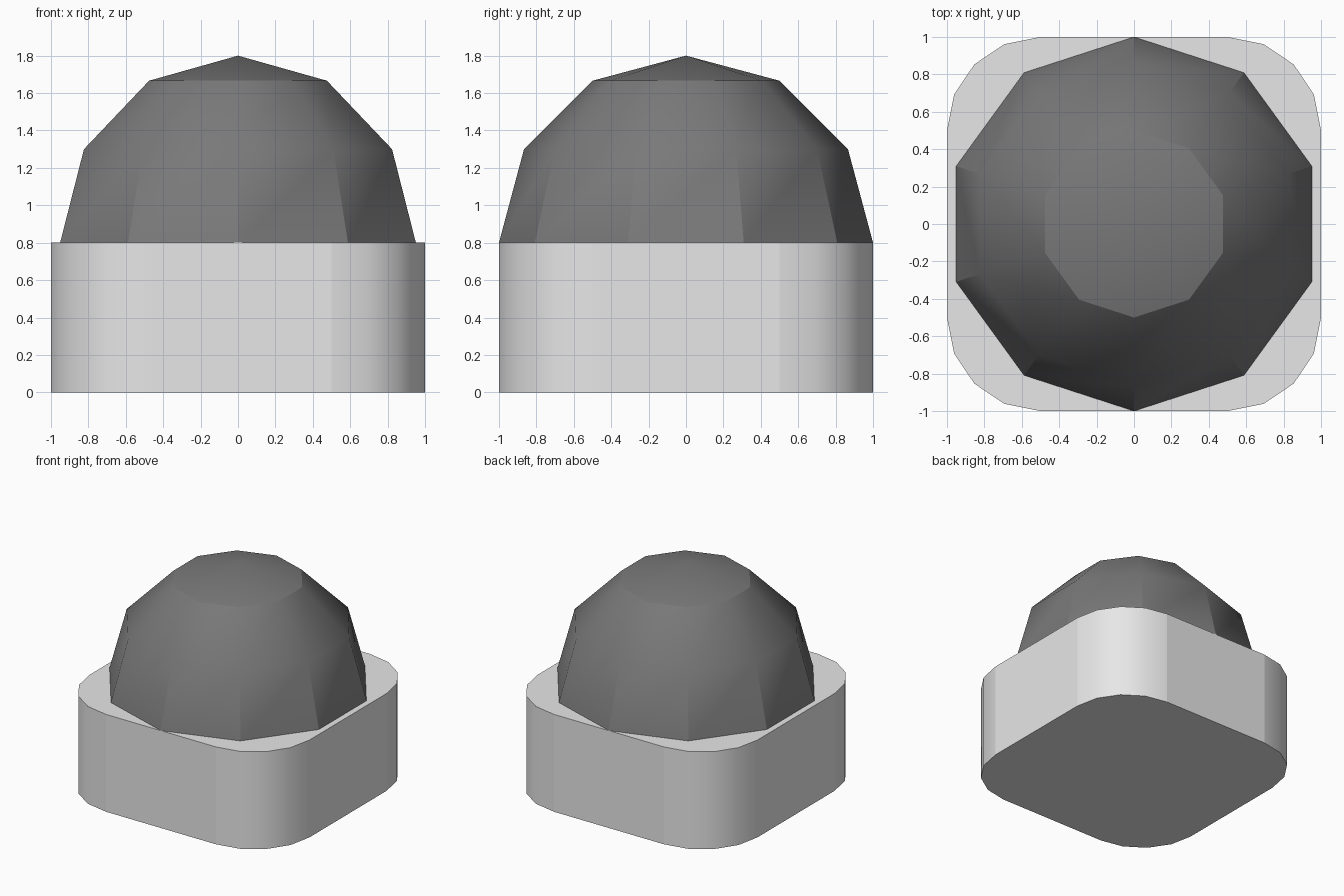
import bpy
import bmesh
import math

cube = bpy.data.objects.get("Cube")
if cube:
    bpy.data.objects.remove(cube, do_unlink=True)


def make_material(name, value):
    mat = bpy.data.materials.new(name)
    mat.use_nodes = True
    colour = (value, value, value, 1.0)
    mat.diffuse_color = colour
    mat.node_tree.nodes["Principled BSDF"].inputs["Base Color"].default_value = colour
    return mat


def make_object(name, bm, mat):
    bmesh.ops.recalc_face_normals(bm, faces=bm.faces)
    mesh = bpy.data.meshes.new(name)
    bm.to_mesh(mesh)
    bm.free()
    mesh.materials.append(mat)
    obj = bpy.data.objects.new(name, mesh)
    bpy.context.collection.objects.link(obj)
    bpy.ops.object.select_all(action="DESELECT")
    obj.select_set(True)
    bpy.context.view_layer.objects.active = obj
    bpy.ops.object.shade_smooth_by_angle(angle=math.radians(30))
    return obj


light_grey = make_material("light grey", 0.8)
dark_grey = make_material("dark grey", 0.19)

BASE_HEIGHT = 0.8
CORNER = 0.5

# Base: square block with four rounded upright corners
bm = bmesh.new()
outline = []
for quarter in range(4):
    mid = math.radians(45 + 90 * quarter)
    cx = math.copysign(1 - CORNER, math.cos(mid))
    cy = math.copysign(1 - CORNER, math.sin(mid))
    for step in range(5):
        a = math.radians(90 * quarter + 22.5 * step)
        outline.append(bm.verts.new((cx + CORNER * math.cos(a), cy + CORNER * math.sin(a), 0)))
bottom = bm.faces.new(outline)
result = bmesh.ops.extrude_face_region(bm, geom=[bottom], use_keep_orig=True)
top_verts = [g for g in result["geom"] if isinstance(g, bmesh.types.BMVert)]
bmesh.ops.translate(bm, verts=top_verts, vec=(0, 0, BASE_HEIGHT))
base = make_object("base", bm, light_grey)

# Straight walls and caps stay flat, only the corners are smooth
for face in base.data.polygons:
    if max(abs(c) for c in face.normal) > 0.999:
        face.use_smooth = False

# Dome: ten-sided hemisphere in three bands, with a corner facing the front
SIDES, BANDS = 10, 3
bm = bmesh.new()
rings = []
for band in range(BANDS):
    lat = math.radians(90 * band / BANDS)
    r, z = math.cos(lat), BASE_HEIGHT + math.sin(lat)
    rings.append([bm.verts.new((r * math.sin(math.tau * i / SIDES),
                                -r * math.cos(math.tau * i / SIDES), z))
                  for i in range(SIDES)])
apex = bm.verts.new((0, 0, BASE_HEIGHT + 1))
for i in range(SIDES):
    j = (i + 1) % SIDES
    for low, high in zip(rings, rings[1:]):
        bm.faces.new((low[i], low[j], high[j], high[i]))
    bm.faces.new((rings[-1][i], rings[-1][j], apex))
make_object("dome", bm, dark_grey)
